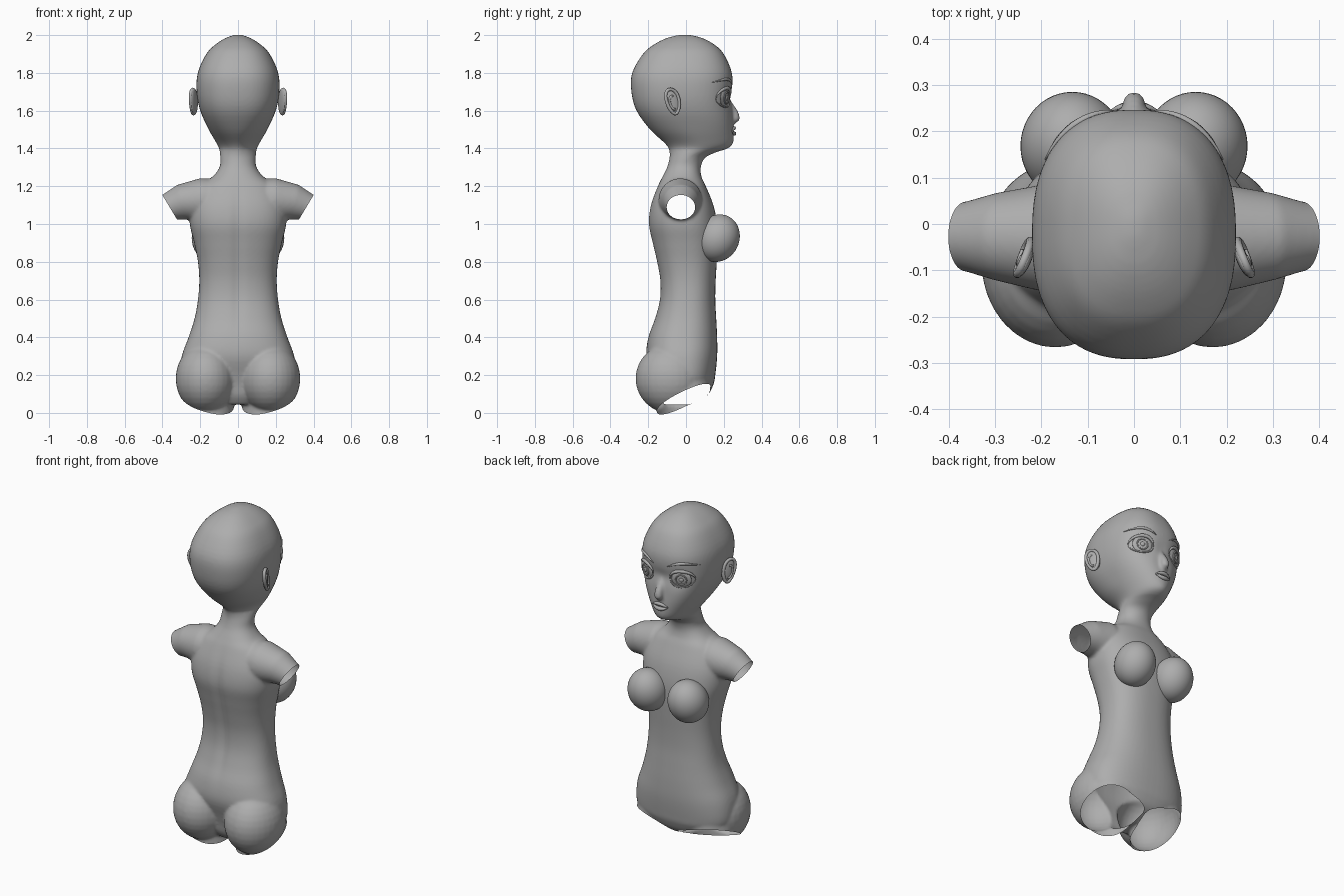
import bpy, bmesh, math
from math import sin, cos, pi, exp
from mathutils import Vector, Matrix
from mathutils.bvhtree import BVHTree

if "Cube" in bpy.data.objects:
    bpy.data.objects.remove(bpy.data.objects["Cube"])

clay = bpy.data.materials.new("clay_grey")
clay.diffuse_color = (0.42, 0.42, 0.42, 1)
clay.use_nodes = True
clay.node_tree.nodes["Principled BSDF"].inputs["Base Color"].default_value = clay.diffuse_color


def skin(bm, rings, closed=False):
    """Bridge rings of points into a tube, capped unless closed."""
    vr = [[bm.verts.new(p) for p in r] for r in rings]
    n = len(vr[0])
    for i in range(len(vr) if closed else len(vr) - 1):
        a, b = vr[i], vr[(i + 1) % len(vr)]
        for k in range(n):
            bm.faces.new((a[k], a[(k + 1) % n], b[(k + 1) % n], b[k]))
    if not closed:
        bm.faces.new(vr[0][::-1])
        bm.faces.new(vr[-1])


def tube(bm, pts, radii, closed=False, ref=(0, 1, 0), seg=12):
    pts, ref, n, rings = [Vector(p) for p in pts], Vector(ref), len(pts), []
    for i, p in enumerate(pts):
        if closed:
            t = pts[(i + 1) % n] - pts[i - 1]
        else:
            t = pts[min(i + 1, n - 1)] - pts[max(i - 1, 0)]
        t.normalize()
        s = t.cross(ref).normalized()
        u = s.cross(t)
        rings.append([p + radii[i] * (cos(a) * s + sin(a) * u)
                      for a in (2 * pi * k / seg for k in range(seg))])
    skin(bm, rings, closed)


def ball(bm, size, matrix, seg=32):
    bmesh.ops.create_uvsphere(bm, u_segments=seg, v_segments=seg // 2, radius=1,
                              matrix=matrix @ Matrix.Diagonal((*size, 1)))


def mirror(bm):
    dup = bmesh.ops.duplicate(bm, geom=bm.verts[:] + bm.edges[:] + bm.faces[:])["geom"]
    for g in dup:
        if isinstance(g, bmesh.types.BMVert):
            g.co.x *= -1
    bmesh.ops.reverse_faces(bm, faces=[g for g in dup if isinstance(g, bmesh.types.BMFace)])


def finish(name, bm, fix=True):
    if fix:
        bmesh.ops.recalc_face_normals(bm, faces=bm.faces[:])
    for f in bm.faces:
        f.smooth = True
    me = bpy.data.meshes.new(name)
    bm.to_mesh(me)
    me.materials.append(clay)
    ob = bpy.data.objects.new(name, me)
    bpy.context.collection.objects.link(ob)
    return ob


# Torso, neck and head profile: height, half width, front y, back y
P = [(.045, .10, .02, -.12), (.09, .20, .11, -.15), (.15, .28, .145, -.165), (.2, .305, .155, -.18),
     (.3, .298, .165, -.21), (.4, .262, .165, -.2), (.5, .23, .16, -.165), (.6, .212, .155, -.14),
     (.7, .205, .157, -.138), (.8, .212, .163, -.155), (.9, .232, .168, -.178), (1, .255, .165, -.198),
     (1.1, .25, .145, -.187), (1.2, .2, .105, -.15), (1.25, .135, .082, -.125), (1.3, .098, .078, -.1),
     (1.35, .094, .1, -.087), (1.38, .097, .16, -.087), (1.4, .1, .22, -.092), (1.43, .115, .25, -.115),
     (1.5, .155, .252, -.19), (1.6, .2, .246, -.262), (1.7, .219, .245, -.289), (1.8, .213, .243, -.285),
     (1.9, .168, .2, -.228), (1.95, .12, .15, -.17), (1.985, .065, .085, -.1), (2.002, .015, .015, -.03)]


def catmull(p, steps):
    out = []
    for i in range(len(p) - 1):
        q = [Vector(p[min(max(i + k, 0), len(p) - 1)]) for k in (-1, 0, 1, 2)]
        for j in range(steps):
            t = j / steps
            out.append(.5 * (2 * q[1] + (q[2] - q[0]) * t + (2 * q[0] - 5 * q[1] + 4 * q[2] - q[3]) * t * t
                             + (3 * q[1] - q[0] - 3 * q[2] + q[3]) * t ** 3))
    return out + [Vector(p[-1])]


def section(row):
    z, w, f, b = row
    n = 2.4 - .6 * exp(-((z - 1.4) / .1) ** 2)      # rounder at neck and chin
    mid, d = (f + b) / 2, (f - b) / 2
    pw = lambda v: math.copysign(abs(v) ** (2 / n), v)
    return [Vector((w * pw(cos(a)), mid + d * pw(sin(a)), z)) for a in (2 * pi * k / 64 for k in range(64))]


# Solid volumes to be fused: limbs and buttocks mirrored, then trunk and nose
bm = bmesh.new()
ball(bm, (.16, .187, .185), Matrix.Translation((.17, -.08, .182)))
tube(bm, [(.16, -.01, .24), (.165, -.01, .1), (.165, -.01, -.12)], [.13, .143, .143], seg=40)
tube(bm, [(.02, -.03, 1.12), (.2, -.03, 1.127), (.3, -.027, 1.116), (.3625, -.027, 1.09), (.46, -.027, 1.031)],
     [.115, .115, .094, .075, .072], seg=40)
mirror(bm)
skin(bm, [section(r) for r in catmull(P, 4)])
tube(bm, [(0, .222, 1.68), (0, .236, 1.63), (0, .258, 1.58), (0, .262, 1.56), (0, .245, 1.54)],
     [.014, .02, .024, .026, .018])
raw = finish("body_volumes", bm)
m = raw.modifiers.new("fuse", "REMESH")
m.mode, m.voxel_size = "VOXEL", .0085
m = raw.modifiers.new("soften", "SMOOTH")
m.factor, m.iterations = .5, 6
dg = bpy.context.evaluated_depsgraph_get()
dg.update()
body = bmesh.new()
body.from_mesh(raw.evaluated_get(dg).to_mesh())
bpy.data.objects.remove(raw)

# Keep one half, cut the open arm and leg holes
everything = lambda b: b.verts[:] + b.edges[:] + b.faces[:]
bmesh.ops.bisect_plane(body, geom=everything(body), plane_co=(0, 0, 0), plane_no=(-1, 0, 0), clear_outer=True)
bmesh.ops.bisect_plane(body, geom=everything(body), plane_co=(0, 0, .03), plane_no=(.3, .5, -1), clear_outer=True)
fs = [f for f in body.faces if f.calc_center_median().z > .9 and f.calc_center_median().x > .24]
arm = set(fs) | {e for f in fs for e in f.edges} | {v for f in fs for v in f.verts}
bmesh.ops.bisect_plane(body, geom=list(arm), plane_co=(.3625, 0, 1.09), plane_no=(.857, 0, -.514), clear_outer=True)
# Eye sockets, nose bridge and spine groove
for v in body.verts:
    x, y, z = v.co
    if y > .05 and z > 1.4:
        v.co.y -= .014 * exp(-((x - .1) / .05) ** 2 - ((z - 1.66) / .05) ** 2)
        v.co.y -= .012 * exp(-(x / .06) ** 2 - ((z - 1.67) / .04) ** 2)
    elif y < -.05 and z < 1.3:
        v.co.y += .008 * exp(-(x / .03) ** 2 - ((z - .8) / .35) ** 4)
mirror(body)
bmesh.ops.remove_doubles(body, verts=[v for v in body.verts if abs(v.co.x) < .001], dist=.0002)
tree = BVHTree.FromBMesh(body)
finish("body", body, False)


def on_face(x, z, lift=0.0):
    hit, nor = tree.ray_cast(Vector((x, 1, z)), Vector((0, -1, 0)))[:2]
    return hit + nor * lift, nor


def trace(bm, pts, width, lift=0.0):
    """Tapered strip lying on the face."""
    n = len(pts) - 1
    tube(bm, [on_face(x, z, lift)[0] for x, z in pts],
         [width * (.2 + .8 * sin(pi * i / n)) for i in range(n + 1)], seg=8)


# Breasts
bm = bmesh.new()
ball(bm, (.112, .117, .125), Matrix.Translation((.133, .168, .925)), 48)
for v in bm.verts:
    v.co.z += .012 * (v.co.y - .168) / .117
mirror(bm)
finish("breasts", bm)

# Eyes: ball, iris ring, pupil and lids
EX, EZ = .115, 1.668
bm = bmesh.new()
c, nor = on_face(EX, EZ)
frame = Matrix.Translation(c) @ nor.to_track_quat('Z', 'Y').to_matrix().to_4x4()
ball(bm, (.056, .05, .012), frame)
tube(bm, [frame @ Vector((.03 * cos(a), .03 * sin(a), .01)) for a in (pi * k / 12 for k in range(24))],
     [.004] * 24, True, ref=nor, seg=8)
ball(bm, (.013, .013, .006), frame @ Matrix.Translation((0, 0, .011)), 16)
mirror(bm)
finish("eyes", bm)
bm = bmesh.new()
arc = lambda sgn, h: [(EX + .06 * cos(pi * k / 14), EZ + sgn * h * sin(pi * k / 14)) for k in range(15)]
trace(bm, arc(1, .052), .010, .003)
trace(bm, arc(-1, .048), .005, .001)
mirror(bm)
finish("eyelids", bm)

# Brows
bm = bmesh.new()
trace(bm, [(.045 + .145 * t, 1.738 + .012 * t + .022 * sin(pi * t)) for t in (k / 12 for k in range(13))], .008, .002)
mirror(bm)
finish("eyebrows", bm)

# Lips
bm = bmesh.new()
for z, w, bow in ((1.503, .011, .004), (1.483, .012, -.004)):
    trace(bm, [(.05 * t, z + bow * (1 - t * t) + (1.493 - z) * t * t) for t in (k / 8 for k in range(-8, 9))], w, .002)
finish("lips", bm)

# Ears: dished shell with raised rim and inner fold
bm = bmesh.new()
u, v, w = Vector((.39, -.92, 0)), Vector((.02, -.2, 1)).normalized(), Vector((.92, .39, 0))
ear = Matrix.Translation((.232, -.072, 1.648)) @ Matrix((u, v, w)).transposed().to_4x4()
ball(bm, (.042, .072, .012), ear)
loop = [2 * pi * k / 28 for k in range(28)]
tube(bm, [ear @ Vector(((.036 + .008 * sin(a)) * cos(a), .066 * sin(a), .006)) for a in loop],
     [.009] * 28, True, ref=w, seg=8)
tube(bm, [ear @ Vector((.02 * cos(a), .036 * sin(a) - .006, .01)) for a in (-1.8 + .3 * k for k in range(13))],
     [.006] * 13, ref=w, seg=8)
mirror(bm)
finish("ears", bm)
